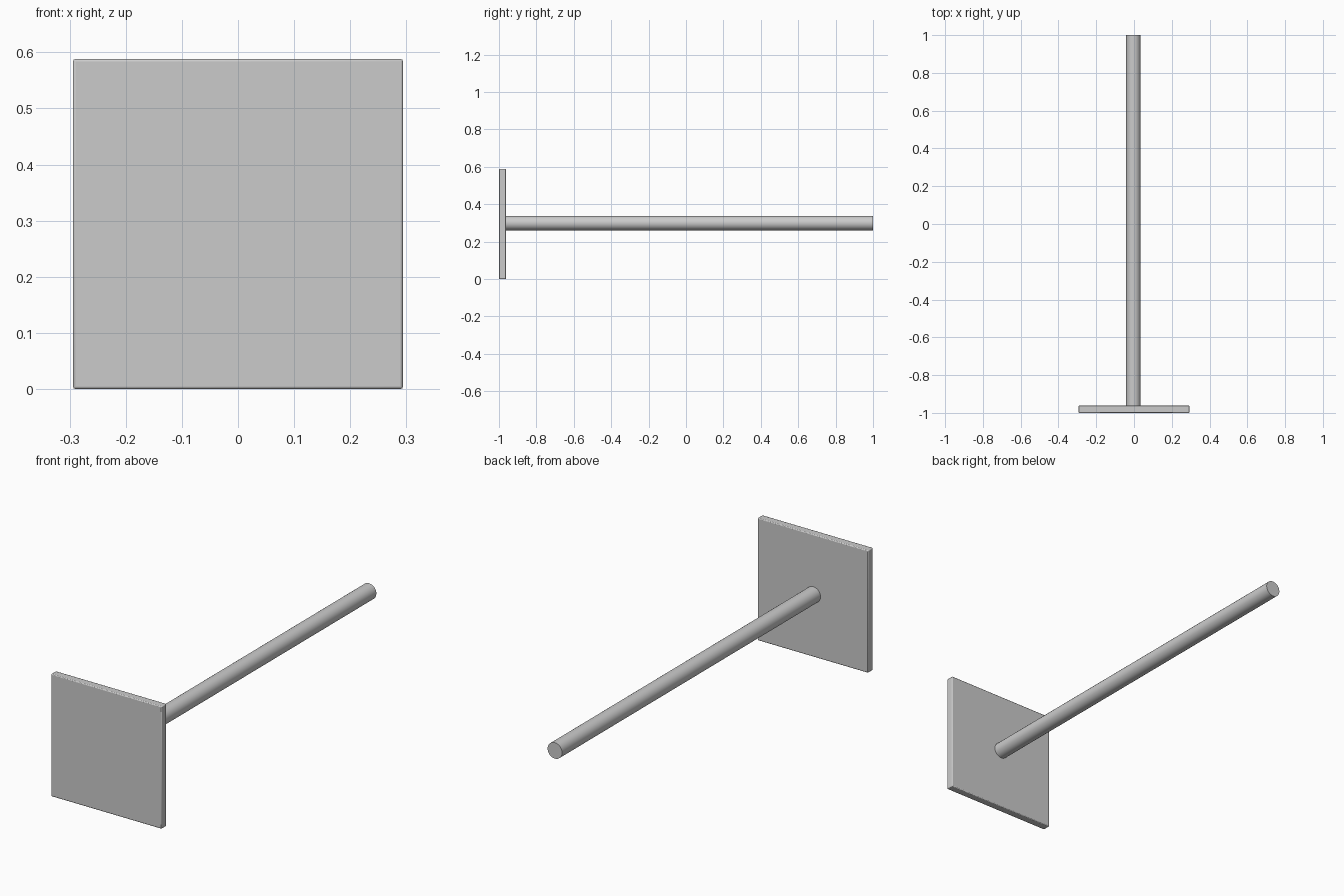
import bpy
import math

cube = bpy.data.objects.get("Cube")
if cube:
    bpy.data.objects.remove(cube, do_unlink=True)

# One plain grey metal
metal = bpy.data.materials.new("grey_metal")
metal.use_nodes = True
grey = (0.6, 0.6, 0.6, 1)
metal.diffuse_color = grey
metal.node_tree.nodes["Principled BSDF"].inputs["Base Color"].default_value = grey

WIDTH, THICK = 0.588, 0.038
ROD_RADIUS, ROD_X, ROD_Z = 0.0385, -0.003, 0.299


def finish(obj, name):
    obj.name = name
    obj.data.materials.append(metal)
    bpy.ops.object.transform_apply(location=False, rotation=True, scale=True)


# Square plate with slightly eased edges
bpy.ops.mesh.primitive_cube_add(size=1, location=(0, -1 + THICK / 2, WIDTH / 2))
plate = bpy.context.object
plate.scale = (WIDTH, THICK, WIDTH)
finish(plate, "square_plate")
bevel = plate.modifiers.new("eased_edges", "BEVEL")
bevel.width = 0.004
bevel.segments = 2
bpy.ops.object.shade_smooth_by_angle(angle=math.radians(30))

# Round rod running back from the plate
length = 2 - THICK + 0.005
bpy.ops.mesh.primitive_cylinder_add(
    vertices=24, radius=ROD_RADIUS, depth=length,
    location=(ROD_X, 1 - length / 2, ROD_Z), rotation=(math.pi / 2, 0, 0))
finish(bpy.context.object, "round_rod")
bpy.ops.object.shade_smooth_by_angle(angle=math.radians(30))
